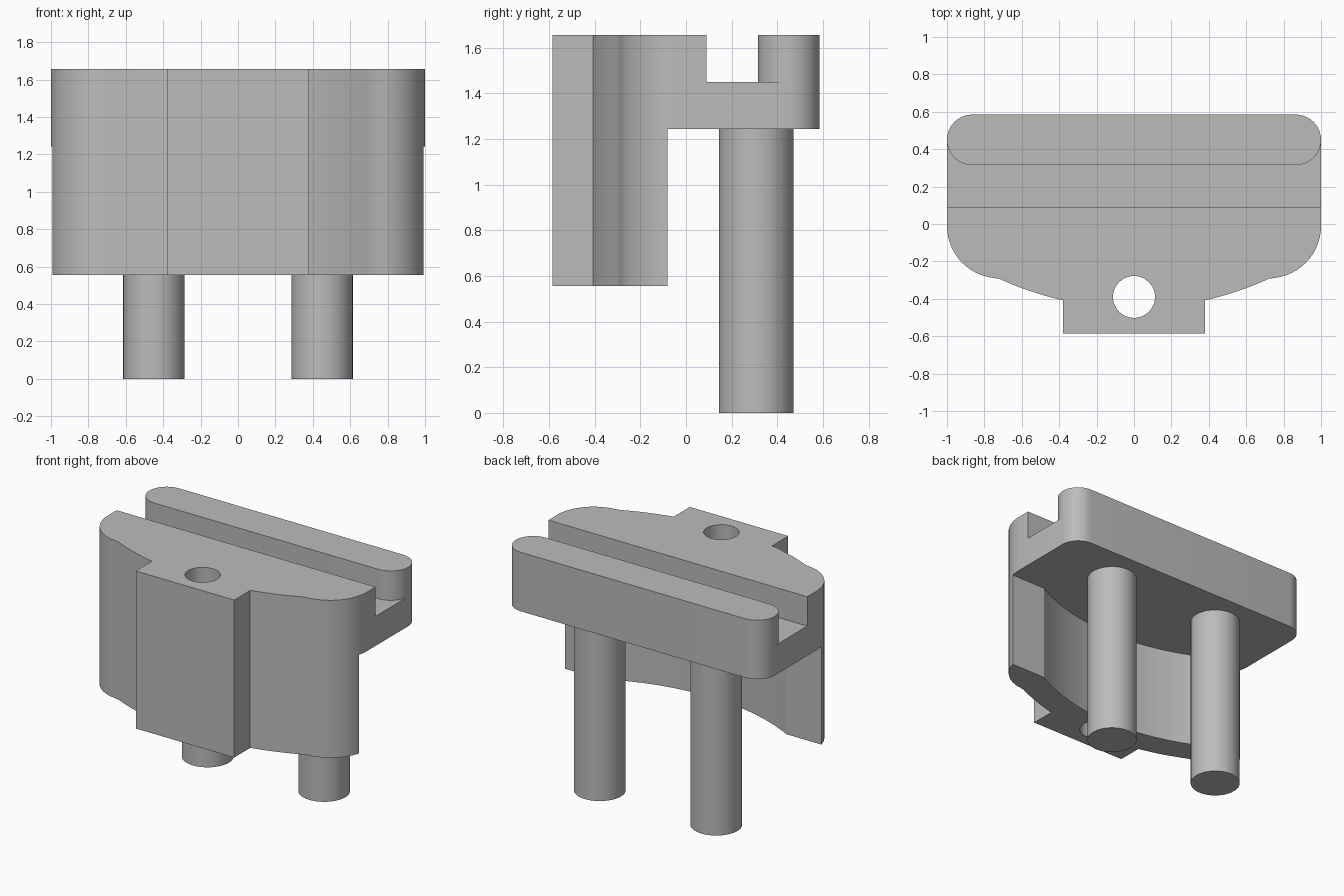
import bpy, bmesh
from math import sin, cos, radians, asin, degrees

cube = bpy.data.objects.get("Cube")
if cube:
    bpy.data.objects.remove(cube)

grey = bpy.data.materials.new("plain grey")
grey.use_nodes = True
grey.diffuse_color = (0.5, 0.5, 0.5, 1)
grey.node_tree.nodes["Principled BSDF"].inputs["Base Color"].default_value = (0.5, 0.5, 0.5, 1)


def arc(cx, cy, r, start, end, steps=10):
    """Points on an arc, angles in degrees."""
    angles = [radians(start + (end - start) * i / steps) for i in range(steps + 1)]
    return [(cx + r * cos(a), cy + r * sin(a)) for a in angles]


def mirrored(half):
    """Close a right-hand half outline with its left-hand mirror."""
    return half + [(-x, y) for x, y in reversed(half) if abs(x) > 1e-5]


def prism(name, outline, low, high):
    """Extrude an outline straight up."""
    bm = bmesh.new()
    face = bm.faces.new([bm.verts.new((x, y, low)) for x, y in outline])
    top = bmesh.ops.extrude_face_region(bm, geom=[face])["geom"]
    verts = [v for v in top if isinstance(v, bmesh.types.BMVert)]
    bmesh.ops.translate(bm, verts=verts, vec=(0, 0, high - low))
    bmesh.ops.recalc_face_normals(bm, faces=bm.faces)
    mesh = bpy.data.meshes.new(name)
    bm.to_mesh(mesh)
    bm.free()
    mesh.materials.append(grey)
    obj = bpy.data.objects.new(name, mesh)
    bpy.context.collection.objects.link(obj)
    return obj


def circle(cx, cy, r, sides=48):
    return arc(cx, cy, r, 0, 360, sides)[:-1]


def smooth(obj):
    bpy.ops.object.select_all(action='DESELECT')
    obj.select_set(True)
    bpy.context.view_layer.objects.active = obj
    bpy.ops.object.shade_smooth_by_angle(angle=radians(20))


# Body outline: front boss, shallow bowed front, rounded corners, straight back
bow_c, bow_r = 1.28, 1.73
bow = arc(0, bow_c, bow_r, -90 + degrees(asin(0.38 / bow_r)),
          -90 + degrees(asin(0.72 / bow_r)), 8)
body = prism("body", mirrored(
    [(0.38, -0.585)] + bow + arc(0.72, -0.01, 0.28, -90, 0, 14)[1:]
    + arc(0.865, 0.45, 0.135, 0, 90)), 0.555, 1.655)

# Cutter for the slot in front of the round-ended back rail
slot = prism("slot_cutter", mirrored(
    [(1.1, 0.09), (1.1, 0.45)] + arc(0.865, 0.45, 0.135, 0, -90)), 1.45, 1.8)

# Cutter for the curved hollow behind the front skirt
inner_r = 1.53
inner = arc(0, 1.27, inner_r, -90, -90 + degrees(asin(0.72 / inner_r)), 14)
hollow = prism("hollow_cutter", mirrored(
    inner + [(1.1, -0.08), (1.1, 0.8)]), 0.4, 1.243)

# Cutter for the vertical hole in the boss
hole = prism("hole_cutter", circle(0, -0.39, 0.112), 0.4, 1.8)

cutters = [slot, hollow, hole]
for cutter in cutters:
    cutter.hide_render = True
    mod = body.modifiers.new(cutter.name, 'BOOLEAN')
    mod.operation = 'DIFFERENCE'
    mod.solver = 'EXACT'
    mod.object = cutter

# Bake the cuts and drop the cutters
graph = bpy.context.evaluated_depsgraph_get()
graph.update()
cut_mesh = bpy.data.meshes.new_from_object(body.evaluated_get(graph))
body.modifiers.clear()
body.data = cut_mesh
for cutter in cutters:
    bpy.data.objects.remove(cutter)
smooth(body)

# Two round pins under the back
for side, x in (("left", 0.45), ("right", -0.45)):
    smooth(prism(side + "_pin", circle(x, 0.308, 0.164), 0, 1.25))
